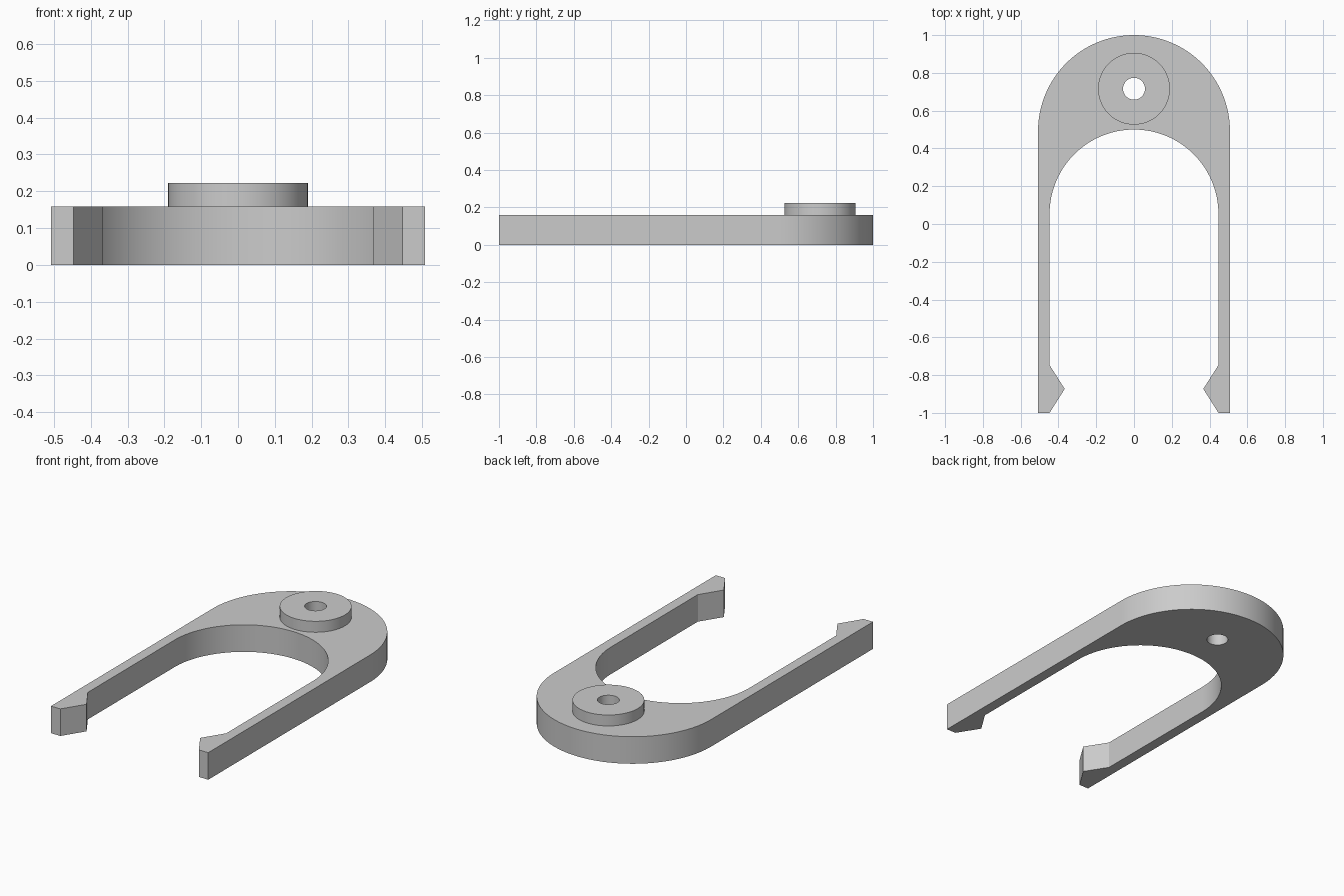
import bpy
import bmesh
from math import pi, sin, cos, radians

cube = bpy.data.objects.get("Cube")
if cube:
    bpy.data.objects.remove(cube, do_unlink=True)

THICK, TOP = 0.158, 0.222      # plate top and boss top
OUT_R, IN_R = 0.508, 0.447     # outer and inner half widths
OUT_Y, IN_Y = 0.492, 0.053     # centres of the outer and inner arcs
HUB_Y, HUB_R, HOLE_R = 0.716, 0.19, 0.058

grey = bpy.data.materials.new("plain_grey")
grey.use_nodes = True
colour = (0.6, 0.6, 0.6, 1)
grey.diffuse_color = colour
grey.node_tree.nodes["Principled BSDF"].inputs["Base Color"].default_value = colour


def arc(radius, y, start, end, steps):
    """Points along an arc centred on x = 0."""
    angles = [start + (end - start) * i / steps for i in range(steps + 1)]
    return [(radius * cos(a), y + radius * sin(a)) for a in angles]


def circle(radius):
    return arc(radius, HUB_Y, 0, 2 * pi, 64)[:-1]


def extruded(name, loops, low, high):
    """Solid from flat closed outlines; inner outlines become holes."""
    curve = bpy.data.curves.new(name, "CURVE")
    curve.dimensions = "2D"
    curve.fill_mode = "BOTH"
    curve.extrude = (high - low) / 2
    for loop in loops:
        spline = curve.splines.new("POLY")
        spline.points.add(len(loop) - 1)
        for point, (x, y) in zip(spline.points, loop):
            point.co = (x, y, 0, 1)
        spline.use_cyclic_u = True
    obj = bpy.data.objects.new(name, curve)
    bpy.context.collection.objects.link(obj)
    bpy.ops.object.select_all(action="DESELECT")
    obj.select_set(True)
    bpy.context.view_layer.objects.active = obj
    bpy.ops.object.convert(target="MESH")
    obj = bpy.context.object
    # weld the caps to the walls and lift to height
    bm = bmesh.new()
    bm.from_mesh(obj.data)
    bmesh.ops.remove_doubles(bm, verts=bm.verts, dist=0.0001)
    bmesh.ops.recalc_face_normals(bm, faces=bm.faces)
    bmesh.ops.translate(bm, verts=bm.verts, vec=(0, 0, (low + high) / 2))
    bm.to_mesh(obj.data)
    bm.free()
    obj.data.materials.clear()
    obj.data.materials.append(grey)
    bpy.ops.object.shade_smooth_by_angle(angle=radians(30))
    return obj


# Fork outline: round back, two arms, pointed catches at the arm tips
catch = [(IN_R, -1), (0.367, -0.873), (IN_R, -0.747)]
outline = arc(OUT_R, OUT_Y, pi, 0, 64) + [(OUT_R, -1)] + catch
outline += arc(IN_R, IN_Y, 0, pi, 64)
outline += [(-x, y) for x, y in reversed(catch)] + [(-OUT_R, -1)]

extruded("fork_plate", [outline, circle(HOLE_R)], 0, THICK)
extruded("round_boss", [circle(HUB_R), circle(HOLE_R)], THICK, TOP)
